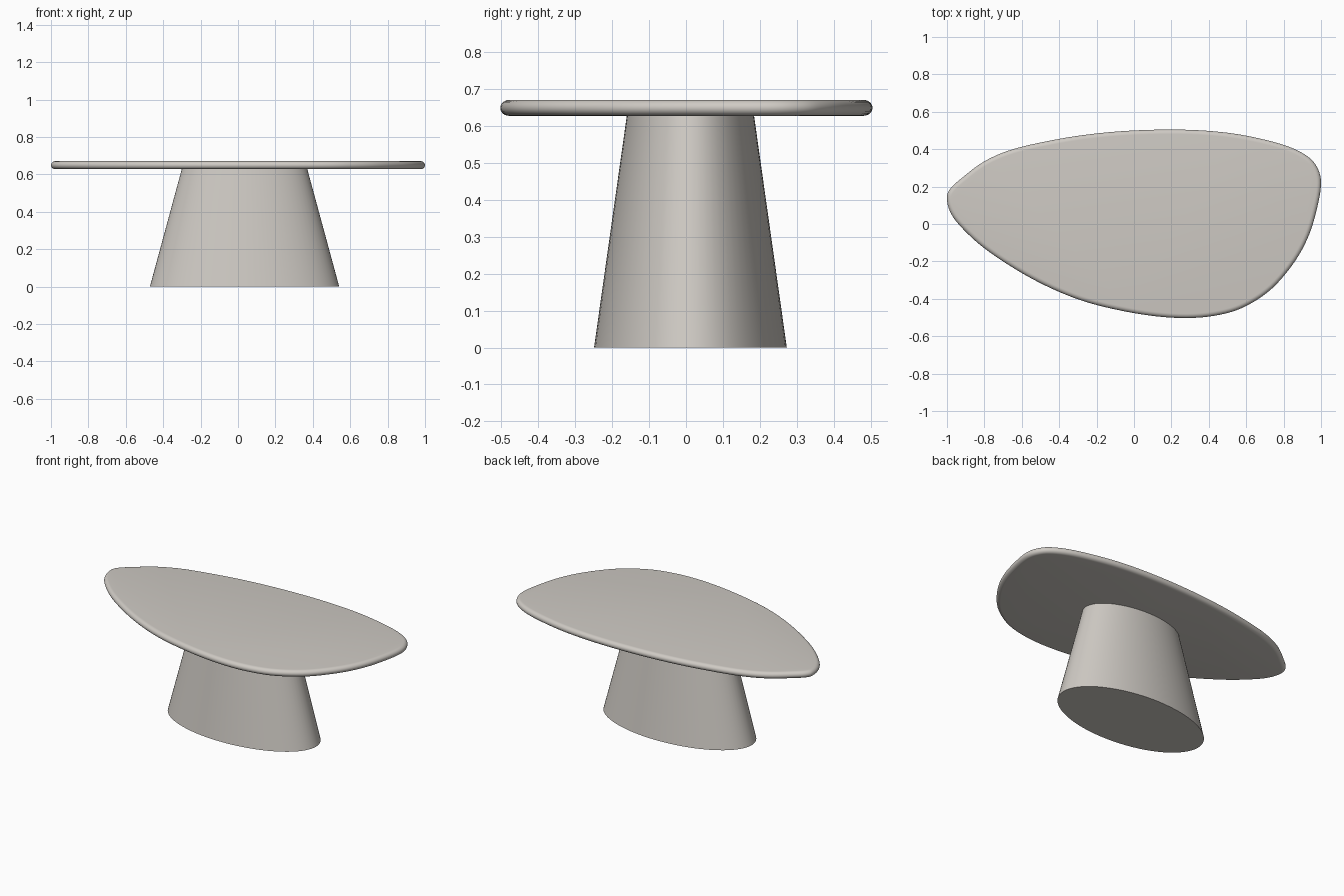
import bpy, bmesh, math
from mathutils import Vector

if "Cube" in bpy.data.objects:
    bpy.data.objects.remove(bpy.data.objects["Cube"])

stone = bpy.data.materials.new("warm light grey")
stone.diffuse_color = (0.62, 0.59, 0.55, 1)
stone.use_nodes = True
stone.node_tree.nodes["Principled BSDF"].inputs["Base Color"].default_value = stone.diffuse_color


def loft(name, rings):
    """Skin equal-length closed rings of points and cap both ends."""
    bm = bmesh.new()
    loops = [[bm.verts.new(p) for p in ring] for ring in rings]
    n = len(loops[0])
    for a, b in zip(loops, loops[1:]):
        for i in range(n):
            j = (i + 1) % n
            bm.faces.new((a[i], a[j], b[j], b[i]))
    bm.faces.new(loops[0][::-1])
    bm.faces.new(loops[-1])
    bmesh.ops.recalc_face_normals(bm, faces=bm.faces)
    mesh = bpy.data.meshes.new(name)
    bm.to_mesh(mesh)
    bm.free()
    obj = bpy.data.objects.new(name, mesh)
    bpy.context.collection.objects.link(obj)
    mesh.materials.append(stone)
    bpy.ops.object.select_all(action='DESELECT')
    obj.select_set(True)
    bpy.context.view_layer.objects.active = obj
    bpy.ops.object.shade_smooth_by_angle(angle=math.radians(35))
    return obj


def closed_spline(pts, steps):
    """Catmull-Rom curve through a closed list of points."""
    pts = [Vector(p) for p in pts]
    n, out = len(pts), []
    for i in range(n):
        a, b, c, d = (pts[(i + k) % n] for k in (-1, 0, 1, 2))
        for s in range(steps):
            t = s / steps
            out.append(0.5 * (2 * b + (c - a) * t + (2 * a - 5 * b + 4 * c - d) * t ** 2
                              + (3 * b - a - 3 * c + d) * t ** 3))
    return out


# Tabletop: free-form pebble outline (counter-clockwise) with a rounded rim
outline = [(-1, 0.14), (-0.985, 0.07), (-0.93, -0.01), (-0.8, -0.13), (-0.6, -0.262),
           (-0.4, -0.363), (-0.2, -0.433), (0.06, -0.486), (0.28, -0.503), (0.46, -0.485),
           (0.6, -0.438), (0.74, -0.343), (0.86, -0.2), (0.935, -0.06), (0.98, 0.09),
           (1, 0.22), (0.978, 0.305), (0.92, 0.367), (0.8, 0.423), (0.6, 0.472),
           (0.42, 0.496), (0.22, 0.505), (0, 0.5), (-0.2, 0.484), (-0.4, 0.455),
           (-0.64, 0.402), (-0.8, 0.335), (-0.93, 0.238), (-0.985, 0.185)]
edge = closed_spline(outline, 5)
count = len(edge)
normals = []
for i in range(count):
    t = (edge[(i + 1) % count] - edge[i - 1]).normalized()
    normals.append(Vector((t.y, -t.x)))
mid, half, rim = 0.649, 0.0215, 0.024
rings = []
for k in range(13):
    a = math.pi * (k / 12 - 0.5)
    inset = rim * (1 - math.cos(a))
    z = mid + half * math.sin(a)
    rings.append([(*(p - q * inset), z) for p, q in zip(edge, normals)])
loft("tabletop", rings)


# Pedestal: tapering oval column
def oval(rx, ry, z, n=72):
    return [(0.035 + rx * math.cos(2 * math.pi * i / n),
             0.012 + ry * math.sin(2 * math.pi * i / n), z) for i in range(n)]


loft("pedestal", [oval(0.506, 0.261, 0), oval(0.335, 0.172, 0.63)])
